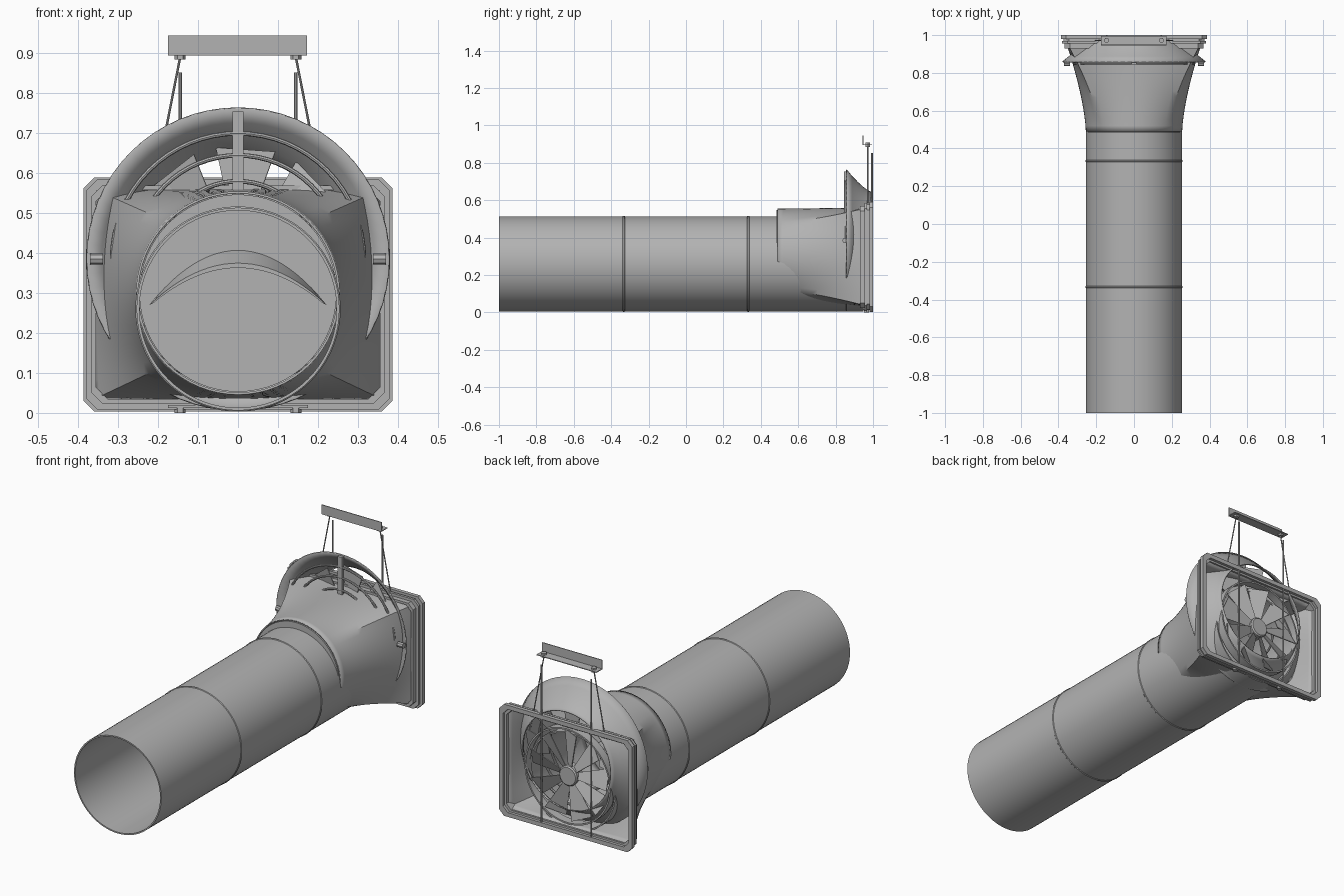
import bpy, bmesh, math
from mathutils import Vector

if "Cube" in bpy.data.objects:
    bpy.data.objects.remove(bpy.data.objects["Cube"])

grey = bpy.data.materials.new("galvanised_grey")
grey.diffuse_color = (0.45, 0.45, 0.45, 1)
grey.use_nodes = True
grey.node_tree.nodes["Principled BSDF"].inputs["Base Color"].default_value = grey.diffuse_color


def finish(name, bm, smooth=True, thick=0):
    bmesh.ops.recalc_face_normals(bm, faces=bm.faces[:])
    me = bpy.data.meshes.new(name)
    bm.to_mesh(me)
    bm.free()
    ob = bpy.data.objects.new(name, me)
    bpy.context.collection.objects.link(ob)
    me.materials.append(grey)
    if thick:
        m = ob.modifiers.new("sheet", 'SOLIDIFY')
        m.thickness = thick
        m.offset = -1
    if smooth:
        bpy.ops.object.select_all(action='DESELECT')
        ob.select_set(True)
        bpy.context.view_layer.objects.active = ob
        bpy.ops.object.shade_smooth_by_angle(angle=math.radians(35))
    return ob


def loft(name, loops, wrap=False, cap=False, closed=True, smooth=True, thick=0):
    """Skin a list of point loops; wrap joins last loop to the first."""
    bm = bmesh.new()
    rows = [[bm.verts.new(p) for p in lp] for lp in loops]
    pairs = list(zip(rows, rows[1:])) + ([(rows[-1], rows[0])] if wrap else [])
    n = len(rows[0])
    for a, b in pairs:
        for i in range(n if closed else n - 1):
            j = (i + 1) % n
            bm.faces.new((a[i], a[j], b[j], b[i]))
    if cap:
        bm.faces.new(rows[0])
        bm.faces.new(rows[-1])
    return finish(name, bm, smooth, thick)


def ring(r, y, cz, n=64):
    return [(r * math.cos(2 * math.pi * i / n), y, cz + r * math.sin(2 * math.pi * i / n))
            for i in range(n)]


def lathe(name, prof, cz, n=64, **kw):
    return loft(name, [ring(r, y, cz, n) for r, y in prof], **kw)


def rod(name, a, b, r, n=8):
    a, b = Vector(a), Vector(b)
    q = (b - a).to_track_quat('Z', 'Y')
    circ = [q @ Vector((r * math.cos(2 * math.pi * i / n), r * math.sin(2 * math.pi * i / n), 0))
            for i in range(n)]
    return loft(name, [[a + c for c in circ], [b + c for c in circ]], cap=True)


def box(name, x0, x1, y0, y1, z0, z1):
    lo = [(x0, y0), (x1, y0), (x1, y1), (x0, y1)]
    return loft(name, [[(x, y, z) for x, y in lo] for z in (z0, z1)], cap=True, smooth=False)


def torus(name, R, y, cz, t):
    prof = [(R + t * math.cos(k * math.pi / 4), y + t * math.sin(k * math.pi / 4)) for k in range(8)]
    return lathe(name, prof, cz, wrap=True)


# Long round duct with two joint beads
TZ, R = 0.26, 0.254
prof = [(R, -1)]
for s in (-0.333, 0.333):
    prof += [(R, s - 0.006), (R + 0.003, s - 0.003), (R + 0.003, s + 0.003), (R, s + 0.006)]
prof += [(R, 0.95), (R - 0.007, 0.95), (R - 0.007, -1)]
lathe("duct_tube", prof, TZ, n=72, wrap=True)

# Hood: round collar flaring into a rectangle
HZ = 0.30
loops = []
for k in range(17):
    t = k / 16
    s = t ** 1.5
    lp = []
    for i in range(64):
        a = 2 * math.pi * i / 64
        c, d = math.cos(a), math.sin(a)
        m = max(abs(c), abs(d))
        lp.append(((1 - s) * 0.255 * c + s * 0.365 * c / m,
                   0.49 + 0.485 * t,
                   (1 - s) * (HZ + 0.255 * d) + s * (0.297 + 0.265 * d / m)))
    loops.append(lp)
loft("flared_hood", loops, thick=0.006)

# Damper plate with an arched ledge inside the duct
lathe("damper_plate", [(0.247, 0.485), (0.247, 0.495)], HZ, cap=True)
arcs = []
for w, zb, h, y in ((0.222, 0.27, 0.137, 0.485), (0.222, 0.27, 0.105, 0.42),
                    (0.212, 0.275, 0.088, 0.42), (0.212, 0.275, 0.12, 0.485)):
    arcs.append([(w * u, y, zb + h * (1 - u * u)) for u in [i / 12 - 1 for i in range(25)]])
loft("damper_ledge", arcs, wrap=True, closed=False)


# Rectangular rear frame with chamfered corners
def frame_loop(inset, y):
    x, z0, z1, c = 0.387 - inset, 0.003 + inset, 0.59 - inset, 0.028
    return [(x - c, y, z0), (x, y, z0 + c), (x, y, z1 - c), (x - c, y, z1),
            (c - x, y, z1), (-x, y, z1 - c), (-x, y, z0 + c), (c - x, y, z0)]


steps = [(0, 1), (0, 0.98), (0.014, 0.98), (0.014, 0.968), (0.006, 0.968), (0.006, 0.955),
         (0.02, 0.955), (0.02, 0.93), (0.032, 0.93), (0.032, 0.985), (0.022, 0.985), (0.022, 1)]
loft("rear_frame", [frame_loop(*s) for s in steps], wrap=True, smooth=False)

# Bell mouth of the fan, wider than the hood
FZ = 0.385
lathe("bell_mouth", [(0.38, 0.86), (0.345, 0.888), (0.312, 0.92), (0.285, 0.95), (0.267, 0.975),
                     (0.258, 0.993)], FZ, thick=0.005)

# Guard rings, spokes and end bosses
for r in (0.315, 0.26, 0.195):
    torus("guard_ring", r, 0.85, FZ, 0.006)
box("guard_upright", -0.014, 0.014, 0.845, 0.86, 0.53, 0.755)
for s in (-1, 1):
    rod("guard_boss", (s * 0.338, 0.85, FZ), (s * 0.37, 0.85, FZ), 0.014)


# Rotor blades: pitched flat plates fanned about the y axis
def blade(name, ang, r0, r1, w0, w1, y, cz, pitch):
    e = Vector((math.cos(ang), 0, math.sin(ang)))
    side = Vector((-math.sin(ang), 0, math.cos(ang))) * math.cos(pitch) + Vector((0, math.sin(pitch), 0))
    nrm = e.cross(side) * 0.002
    base = [(r0, -w0), (r1, -w1), (r1, w1), (r0, w0)]
    pts = [Vector((0, y, cz)) + e * r + side * w for r, w in base]
    loft(name, [[p - nrm for p in pts], [p + nrm for p in pts]], cap=True, smooth=False)


for k in range(5):
    blade("upper_blade", math.radians(2 + 42 * k), 0.15, 0.275, 0.04, 0.078, 0.925, FZ, 0.3)
for k in range(9):
    blade("rotor_blade", 2 * math.pi * k / 9 + 0.2, 0.05, 0.225, 0.018, 0.055, 0.965, HZ, 0.45)
lathe("rotor_hub", [(0.052, 0.93), (0.052, 0.978), (0.046, 0.984)], HZ, n=32, cap=True)
lathe("rotor_shroud", [(0.25, 0.94), (0.25, 0.985), (0.242, 0.985), (0.242, 0.94)], HZ, wrap=True)

# Hanger angle bar, bolts, rods, slanting cables and bottom strap
box("hanger_plate", -0.175, 0.173, 0.945, 0.949, 0.895, 0.945)
box("hanger_shelf", -0.175, 0.173, 0.945, 0.995, 0.895, 0.899)
box("bottom_strap", -0.175, 0.175, 0.95, 0.995, 0.012, 0.02)
for s in (-1, 1):
    x = s * 0.145
    rod("hanger_bolt", (x, 0.972, 0.885), (x, 0.972, 0.908), 0.014, 6)
    rod("bottom_bolt", (x, 0.965, 0.0), (x, 0.965, 0.02), 0.014, 6)
    rod("hanger_rod", (x, 0.994, 0.01), (x, 0.994, 0.852), 0.0045)
    rod("hanger_cable", (x, 0.972, 0.89), (s * 0.205, 0.972, 0.585), 0.003)
